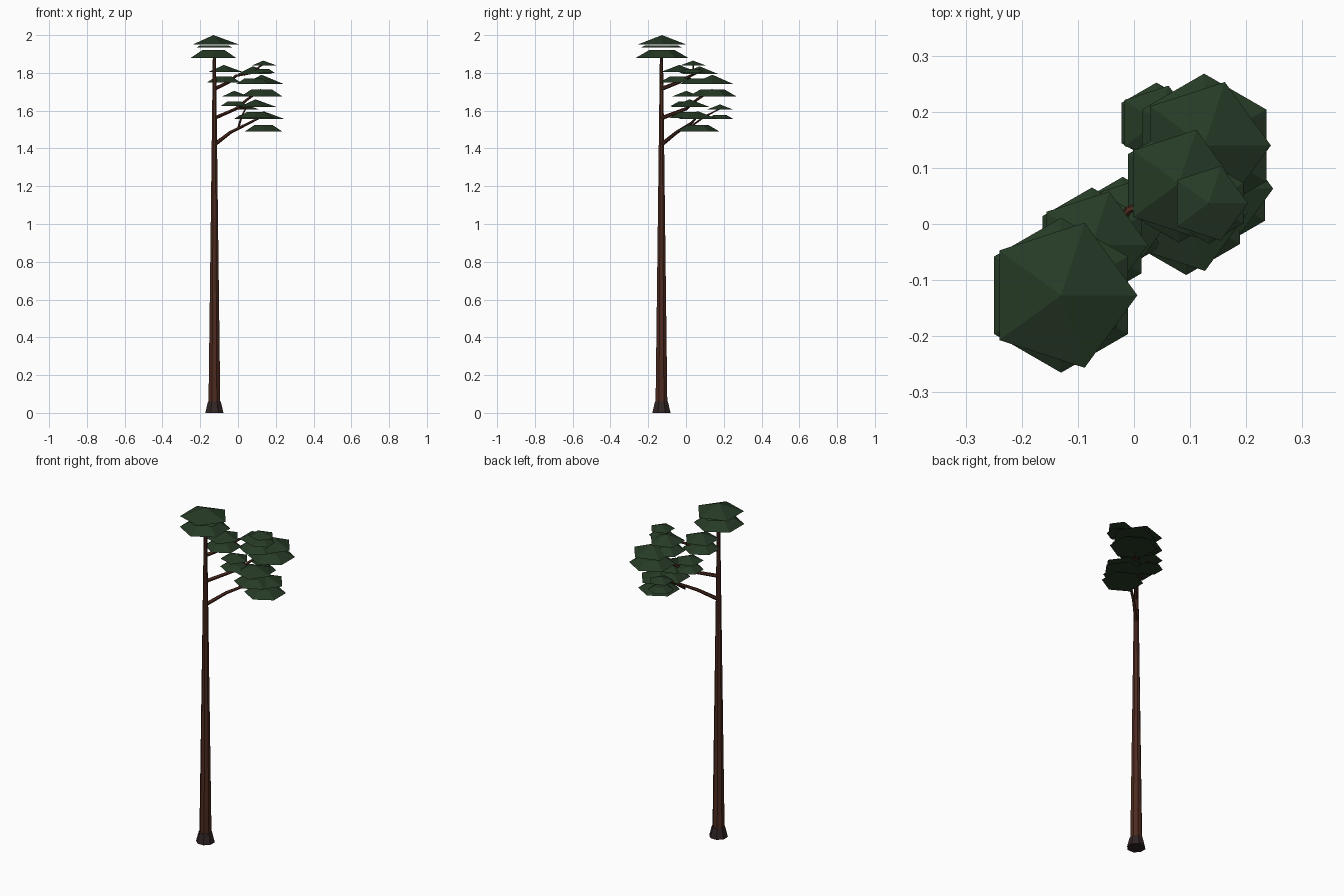
import bpy, bmesh, math
from mathutils import Vector

if "Cube" in bpy.data.objects:
    bpy.data.objects.remove(bpy.data.objects["Cube"])


def material(name, rgb):
    m = bpy.data.materials.new(name)
    m.diffuse_color = (*rgb, 1)
    m.use_nodes = True
    m.node_tree.nodes["Principled BSDF"].inputs["Base Color"].default_value = m.diffuse_color
    return m


BARK = material("reddish bark", (0.075, 0.024, 0.014))
ROOT = material("dark root bark", (0.030, 0.018, 0.018))
LEAF = material("dark pine green", (0.019, 0.042, 0.019))


def loft(name, rings, sides, mat, start=0.0):
    """Closed tube through (centre, radius) rings, across the path direction."""
    bm = bmesh.new()
    loops = []
    axis = (Vector(rings[-1][0]) - Vector(rings[0][0])).normalized()
    turn = Vector((0, 0, 1)).rotation_difference(axis)
    for centre, r in rings:
        n = 1 if r == 0 else sides
        loops.append([bm.verts.new(Vector(centre) + turn @ Vector((
            r * math.cos(start + i * math.tau / sides),
            r * math.sin(start + i * math.tau / sides), 0))) for i in range(n)])
    for a, b in zip(loops, loops[1:]):
        for i in range(sides):
            j = (i + 1) % sides
            if len(b) == 1:
                bm.faces.new((a[i], a[j], b[0]))
            else:
                bm.faces.new((a[i], a[j], b[j], b[i]))
    bm.faces.new(loops[0][::-1])
    if len(loops[-1]) > 2:
        bm.faces.new(loops[-1])
    me = bpy.data.meshes.new(name)
    bm.to_mesh(me)
    bm.free()
    me.materials.append(mat)
    ob = bpy.data.objects.new(name, me)
    bpy.context.collection.objects.link(ob)
    return ob


TX, TY = -0.125, -0.13

# trunk and root flare
loft("root_flare", [((TX, TY, 0), 0.052), ((TX, TY, 0.06), 0.037)], 8, ROOT, math.pi / 8)
loft("trunk", [((TX, TY, 0.03), 0.034), ((TX, TY, 1.0), 0.021), ((TX, TY, 1.9), 0.009)],
     8, BARK, math.pi / 8)

# branches: bent limbs reaching out from the trunk
BRANCHES = [
    ("low_branch", [(TX, TY, 1.42), (-0.04, -0.05, 1.485), (0.06, 0.03, 1.535), (0.13, 0.06, 1.57)]),
    ("middle_branch", [(TX, TY, 1.56), (-0.01, 0.0, 1.61), (0.05, 0.06, 1.66), (0.12, 0.14, 1.71)]),
    ("high_branch", [(TX, TY, 1.715), (-0.05, -0.04, 1.75), (-0.01, 0.025, 1.785), (0.08, 0.06, 1.80)]),
    ("low_twig", [(-0.01, 0.0, 1.61), (0.04, 0.01, 1.615), (0.093, 0.02, 1.63)]),
    ("back_twig", [(0.0, 0.01, 1.505), (0.02, 0.1, 1.57), (0.04, 0.18, 1.61)]),
    ("high_twig", [(0.03, 0.04, 1.79), (0.08, 0.04, 1.81), (0.133, 0.037, 1.845)]),
]
for name, pts in BRANCHES:
    r0 = 0.006 if "twig" in name else 0.011
    loft(name, [(p, r0 * (1 - 0.18 * i)) for i, p in enumerate(pts)], 6, BARK)

# foliage clumps: five-sided cap above a flat-topped six-sided skirt
# x, y, cap radius, cap rim z, cap height, skirt radius, skirt rim z
CLUMPS = [
    (-0.13, -0.127, 0.136, 1.95, 0.05, 0.138, 1.88),
    (0.125, 0.14, 0.119, 1.74, 0.05, 0.128, 1.675),
    (0.08, 0.072, 0.101, 1.795, 0.04, 0.105, 1.74),
    (-0.075, -0.037, 0.100, 1.805, 0.037, 0.102, 1.75),
    (0.133, 0.037, 0.070, 1.84, 0.025, 0.072, 1.80),
    (-0.02, 0.002, 0.080, 1.675, 0.03, 0.082, 1.625),
    (0.093, 0.02, 0.109, 1.62, 0.04, 0.111, 1.56),
    (0.135, 0.063, 0.113, 1.555, 0.042, 0.114, 1.49),
    (0.04, 0.18, 0.070, 1.607, 0.026, 0.072, 1.555),
]
for x, y, r, z, h, sr, sz in CLUMPS:
    loft("foliage_cap", [((x, y, z), r), ((x, y, z + h), 0)], 5, LEAF)
    loft("foliage_skirt", [((x, y, sz), sr), ((x, y, sz + 0.29 * sr), sr * 0.5)],
         6, LEAF, math.pi / 6)

# thin layer under the crown cap
loft("crown_underlayer", [((TX, -0.13, 1.935), 0.108), ((TX, -0.13, 1.944), 0.09)],
     6, LEAF, math.pi / 6)
